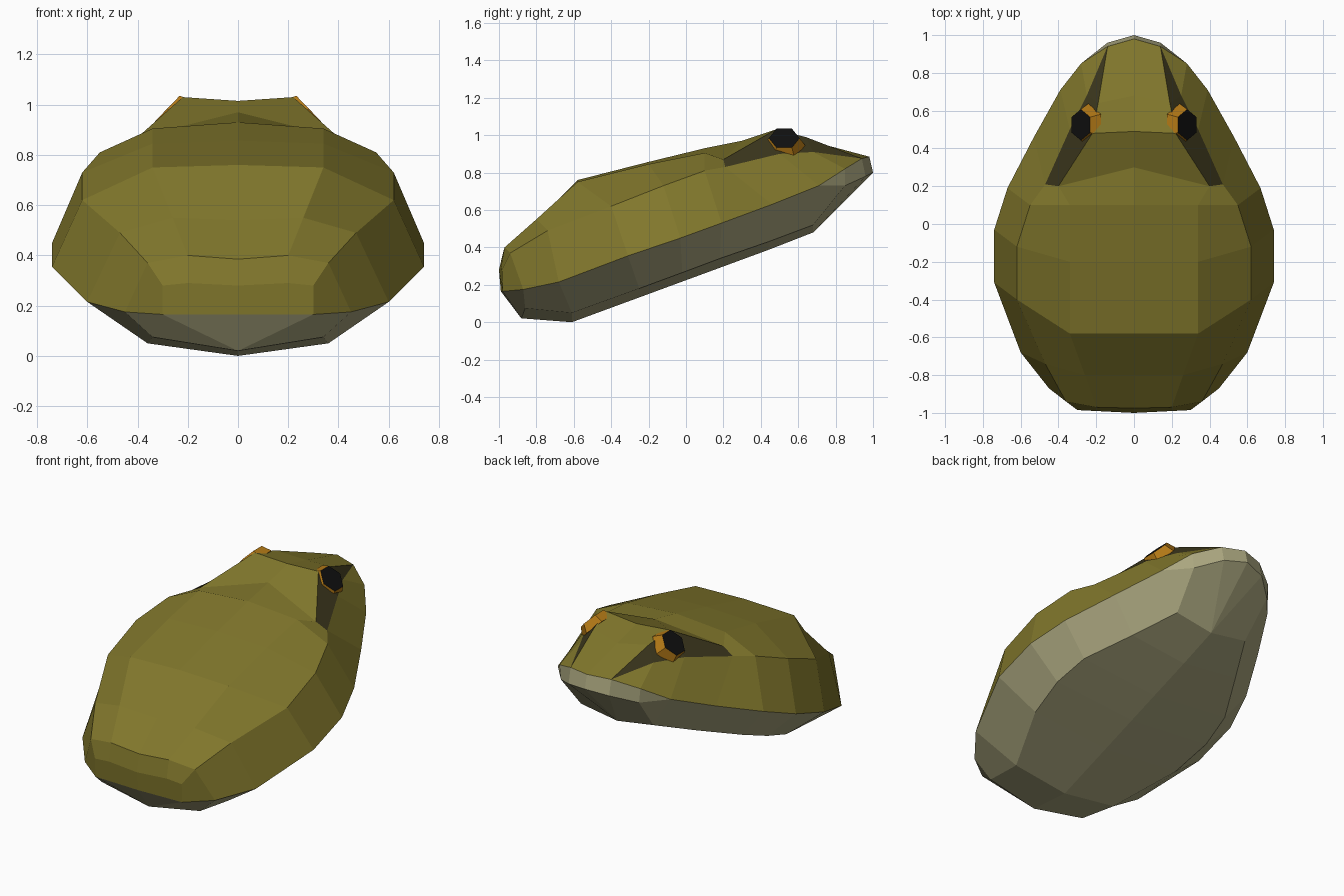
import bpy, bmesh
from math import radians
from mathutils import Matrix

if "Cube" in bpy.data.objects:
    bpy.data.objects.remove(bpy.data.objects["Cube"])


def material(name, r, g, b):
    m = bpy.data.materials.new(name)
    m.diffuse_color = (r, g, b, 1)
    m.use_nodes = True
    m.node_tree.nodes["Principled BSDF"].inputs["Base Color"].default_value = m.diffuse_color
    return m


olive = material("olive", 0.22, 0.185, 0.025)
cream = material("cream", 0.40, 0.38, 0.21)
dark = material("dark_patch", 0.045, 0.038, 0.012)
amber = material("amber", 0.45, 0.19, 0.008)
black = material("black", 0.005, 0.005, 0.005)


def finish(bm, name, mats):
    me = bpy.data.meshes.new(name)
    bm.to_mesh(me)
    bm.free()
    for m in mats:
        me.materials.append(m)
    ob = bpy.data.objects.new(name, me)
    bpy.context.collection.objects.link(ob)
    return ob


# Lengthwise lines of one body half, rump to nose
nose = (.14, .94, .875)
seam = [(.30, -.98, .165), (.45, -.87, .175), (.60, -.68, .215), (.74, -.31, .355),
        (.74, -.03, .45), (.67, .19, .53), (.53, .46, .63), (.39, .71, .73),
        (.28, .85, .82), nose]
shoulder = [(.30, -.985, .28), (.36, -.94, .37), (.47, -.74, .49), (.62, -.40, .62),
            (.62, -.12, .73), (.55, .10, .81), (.47, .21, .83), (.34, .50, .90),
            (.25, .68, .91), nose]
ridge = [(.20, -.99, .29), (.20, -.97, .40), (.26, -.80, .55), (.34, -.58, .75),
         (.34, -.20, .845), (.34, .10, .905), (.40, .20, .87), (.22, .48, 1.03),
         (.19, .64, .99), nose]
spine = [(0, -1, .28), (0, -.975, .385), (0, -.80, .54), (0, -.58, .76),
         (0, -.20, .857), (0, .10, .93), (0, .30, .97), (0, .49, 1.015),
         (0, .68, .965), (0, .98, .885)]
lip = seam[:8] + [(.27, .85, .73), (.14, .96, .78)]
chin = (0, .68, .48)
keel = [(0, -.88, .02), (0, -.87, .02)]
keel += [(0, y, .368 * (y + .61)) for y in (-.61, -.25, -.02, .18, .44)] + [chin] * 3
belly = [keel[0], (.34, -.86, .075), (.36, -.61, .05), (.52, -.25, .18),
         (.55, -.02, .265), (.52, .18, .34), (.38, .44, .43), (.25, .68, .52),
         (.25, .68, .52), chin]

bm = bmesh.new()
verts = {}


def face(points, mat):
    pts = list(dict.fromkeys(points))
    if len(pts) < 3:
        return
    for p in pts:
        if p not in verts:
            verts[p] = bm.verts.new(p)
    vs = [verts[p] for p in pts]
    if not bm.faces.get(vs):
        bm.faces.new(vs).material_index = mat


# Strips between neighbouring lines; the patch behind the eye is dark
strips = [(spine, ridge, 0), (ridge, shoulder, 0), (shoulder, seam, 0),
          (seam, lip, 1), (lip, belly, 1), (belly, keel, 1)]
for a, b, mat in strips:
    for i in range(9):
        m = 2 if a is ridge and i >= 6 else mat
        face([a[i], a[i + 1], b[i + 1], b[i]], m)

# Rump and nose caps
rump, snout = (0, -.99, .165), (0, 1, .80)
face([rump, seam[0], shoulder[0], ridge[0], spine[0]], 0)
face([rump, seam[0], keel[0]], 1)
face([spine[9], nose, lip[9], snout], 1)
face([snout, lip[9], chin], 1)

bmesh.ops.mirror(bm, geom=bm.verts[:] + bm.edges[:] + bm.faces[:], axis='X', merge_dist=.001)
bmesh.ops.remove_doubles(bm, verts=bm.verts, dist=.0005)
bmesh.ops.recalc_face_normals(bm, faces=bm.faces)
finish(bm, "body", [olive, cream, dark])

# Eyes: six-sided amber rims with black pupils on top
for side, name in ((1, "right_eye"), (-1, "left_eye")):
    bm = bmesh.new()
    place = (Matrix.Translation((.262 * side, .525, .965))
             @ Matrix.Rotation(radians(46 * side), 4, 'Y'))
    bmesh.ops.create_cone(bm, cap_ends=True, segments=6, radius1=.112, radius2=.082,
                          depth=.055, matrix=place)
    bm.normal_update()
    axis = place.to_3x3().col[2]
    for f in bm.faces:
        f.material_index = int(f.normal.dot(axis) > .95)
    finish(bm, name, [amber, black])
